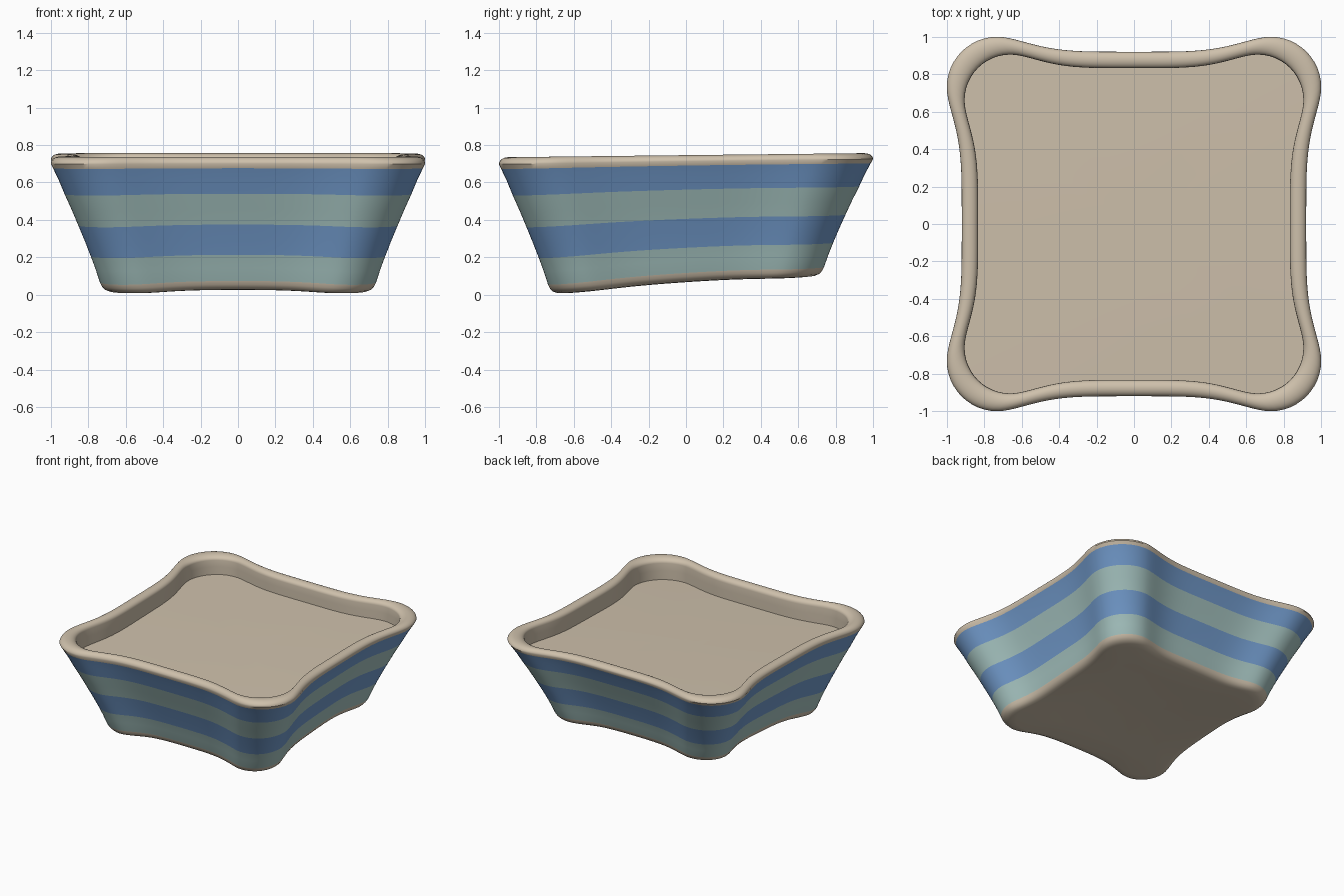
import bpy, math

if "Cube" in bpy.data.objects:
    bpy.data.objects.remove(bpy.data.objects["Cube"])

def material(name, rgb):
    m = bpy.data.materials.new(name)
    m.diffuse_color = (*rgb, 1)
    m.use_nodes = True
    m.node_tree.nodes["Principled BSDF"].inputs["Base Color"].default_value = m.diffuse_color
    return m

TAN = material("tan_glaze", (0.62, 0.53, 0.41))
BLUE = material("blue_glaze", (0.17, 0.33, 0.61))
SAGE = material("sage_glaze", (0.38, 0.55, 0.53))
MATS = [TAN, BLUE, SAGE]

# Square outline with rounded corners and inward-bowed sides
def outline():
    c, r, n = 0.73, 0.27, 24
    quarter = []
    for i in range(-n, n):
        x = c * i / n
        u = abs(x / c) ** 2.3
        quarter.append((x, -(0.92 + 0.08 * u * u * (3 - 2 * u))))
    for i in range(12):
        a = -math.pi / 2 + math.pi / 2 * i / 12
        quarter.append((c + r * math.cos(a), -c + r * math.sin(a)))
    pts = []
    for k in range(4):
        ca, sa = round(math.cos(k * math.pi / 2)), round(math.sin(k * math.pi / 2))
        pts += [(x * ca - y * sa, x * sa + y * ca) for x, y in quarter]
    return pts

OUT = outline()
N = len(OUT)

# Hand-made warp: the back of the base rises and the underside arches
def place(x, y, p):
    low = max(0, 1 - p / 0.75)
    z = p + low * (0.06 * y + 0.04 * (1 - (x * x + y * y) / 0.87)) + 0.011 * y
    return (x, y, max(z, 0))

# Loft scaled outlines; rows are (scale, height, material index)
def loft(name, rows, cap_first=False, cap_last=False):
    verts, faces, mats = [], [], []
    for s, p, _ in rows:
        verts += [place(x * s, y * s, p) for x, y in OUT]
    for k in range(len(rows) - 1):
        for i in range(N):
            j = (i + 1) % N
            faces.append((k * N + i, k * N + j, (k + 1) * N + j, (k + 1) * N + i))
            mats.append(rows[k][2])
    for on, k in ((cap_first, 0), (cap_last, len(rows) - 1)):
        if on:
            centre = len(verts)
            verts.append(place(0, 0, rows[k][1]))
            for i in range(N):
                a, b = k * N + i, k * N + (i + 1) % N
                faces.append((centre, b, a) if k == 0 else (centre, a, b))
                mats.append(rows[k][2])
    me = bpy.data.meshes.new(name)
    me.from_pydata(verts, [], faces)
    for m in MATS:
        me.materials.append(m)
    me.polygons.foreach_set("material_index", mats)
    me.update()
    ob = bpy.data.objects.new(name, me)
    bpy.context.collection.objects.link(ob)
    bpy.ops.object.select_all(action='DESELECT')
    ob.select_set(True)
    bpy.context.view_layer.objects.active = ob
    bpy.ops.object.shade_smooth_by_angle(angle=math.radians(40))
    return ob

# Dish: underside, striped flaring wall, rounded rim, inner wall
rows = [(0.2, 0.045, 0), (0.45, 0.045, 0), (0.655, 0.045, 0), (0.69, 0.05, 0),
        (0.715, 0.062, 0), (0.729, 0.08, 0),
        (0.738, 0.10, 2), (0.761, 0.17, 2),
        (0.787, 0.24, 1), (0.819, 0.32, 1),
        (0.853, 0.40, 2), (0.888, 0.48, 2),
        (0.926, 0.56, 1), (0.957, 0.63, 1),
        (0.988, 0.69, 0)]
for i in range(13):
    a = math.pi * i / 12
    rows.append((0.953 + 0.047 * math.cos(a), 0.713 + 0.033 * math.sin(a), 0))
rows += [(0.905, 0.66, 0), (0.905, 0.57, 0)]
loft("dish_body", rows, cap_first=True)

# Shallow inner floor
loft("inner_floor", [(0.925, 0.595, 0), (0.6, 0.595, 0), (0.3, 0.595, 0)], cap_last=True)
